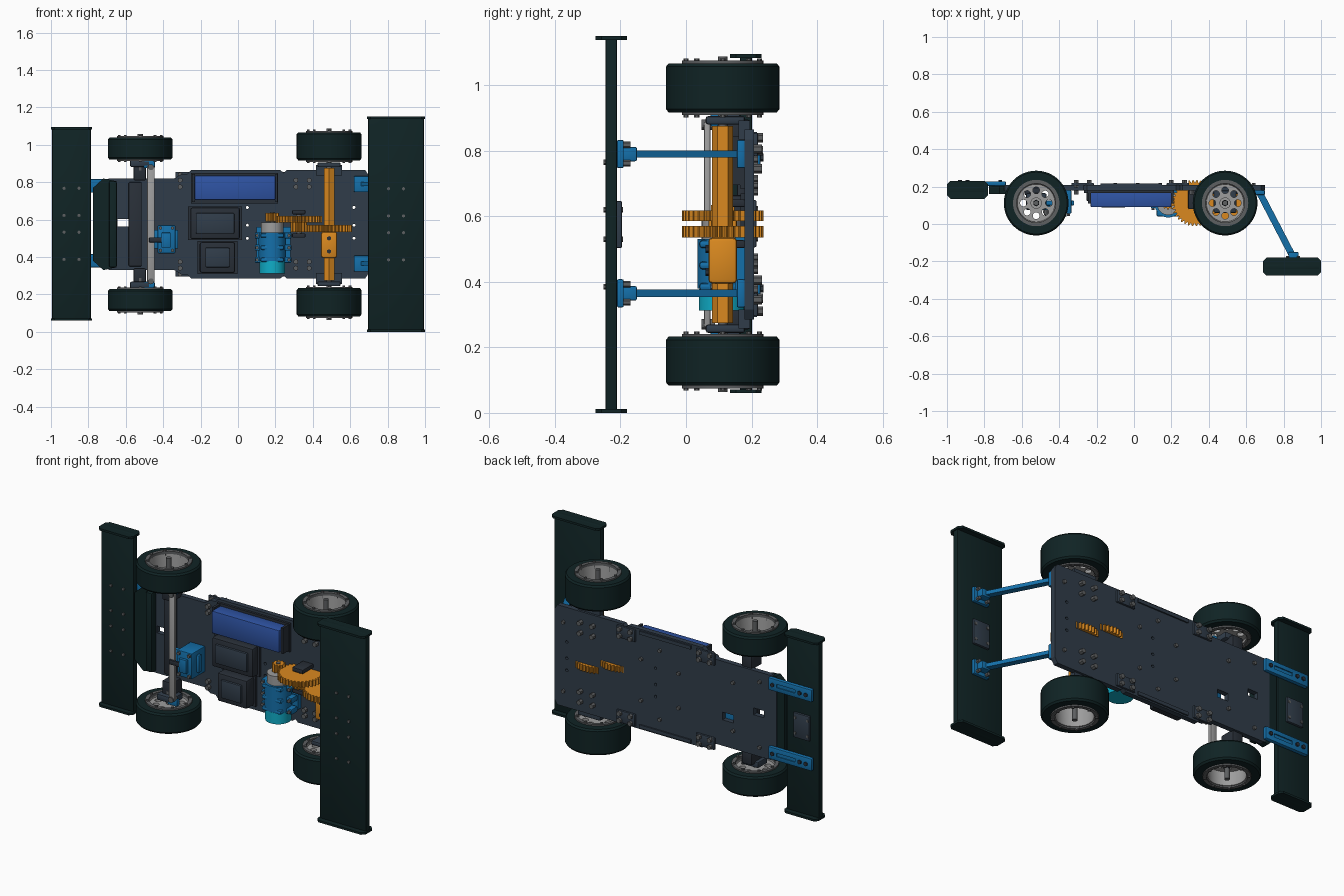
import bpy, bmesh, math
from mathutils import Matrix, Vector

if "Cube" in bpy.data.objects:
    bpy.data.objects.remove(bpy.data.objects["Cube"])


def material(name, *rgb):
    m = bpy.data.materials.new(name)
    m.use_nodes = True
    m.diffuse_color = (*rgb, 1)
    m.node_tree.nodes["Principled BSDF"].inputs["Base Color"].default_value = (*rgb, 1)
    return m


BLACK = material("green black", .005, .017, .018)
SLATE = material("slate", .030, .046, .068)
DARK = material("dark grey", .022, .029, .040)
STEEL = material("steel grey", .11, .115, .12)
GREY = material("light grey", .34, .34, .34)
BLUE = material("bright blue", .007, .16, .40)
NAVY = material("battery blue", .028, .088, .37)
ORANGE = material("orange", .70, .25, .014)
CYAN = material("cyan", .005, .42, .58)
MID = .575            # mirror plane in z
AXLE_Y = .112
FRONT, REAR = -.523, .487
made = []


def finish(name, bm, mat):
    bmesh.ops.recalc_face_normals(bm, faces=bm.faces)
    me = bpy.data.meshes.new(name)
    bm.to_mesh(me)
    bm.free()
    ob = bpy.data.objects.new(name, me)
    bpy.context.collection.objects.link(ob)
    me.materials.append(mat)
    made.append(ob)
    return ob


def box(name, mat, x, y, z, bevel=0):
    bm = bmesh.new()
    size = [b - a for a, b in (x, y, z)]
    mid = Vector([(a + b) / 2 for a, b in (x, y, z)])
    bmesh.ops.create_cube(bm, size=1, matrix=Matrix.Translation(mid) @ Matrix.Diagonal((*size, 1)))
    if bevel:
        bmesh.ops.bevel(bm, geom=bm.edges[:], offset=bevel, segments=2, profile=.5, affect='EDGES')
    return finish(name, bm, mat)


def prism(name, mat, pts, axis, lo, hi):
    """Extrude an outline: (x, z) along y, or (x, y) along z."""
    bm = bmesh.new()
    place = (lambda p: (p[0], lo, p[1])) if axis == 'y' else (lambda p: (p[0], p[1], lo))
    face = bm.faces.new([bm.verts.new(place(p)) for p in pts])
    new = bmesh.ops.extrude_face_region(bm, geom=[face])["geom"]
    move = Vector((0, hi - lo, 0)) if axis == 'y' else Vector((0, 0, hi - lo))
    bmesh.ops.translate(bm, vec=move, verts=[g for g in new if isinstance(g, bmesh.types.BMVert)])
    return finish(name, bm, mat)


def rods(name, mat, centres, r, depth, axis='z', sides=32):
    """One or more equal cylinders in one object."""
    bm = bmesh.new()
    turn = Matrix.Rotation(math.pi / 2, 4, 'X') if axis == 'y' else Matrix()
    for c in centres:
        bmesh.ops.create_cone(bm, cap_ends=True, segments=sides, radius1=r, radius2=r,
                              depth=depth, matrix=Matrix.Translation(c) @ turn)
    return finish(name, bm, mat)


def lathe(name, mat, centre, profile, sides=64):
    """Spin a closed (radius, z) outline around z."""
    bm = bmesh.new()
    vs = [bm.verts.new((r, 0, z)) for r, z in profile]
    es = [bm.edges.new((a, b)) for a, b in zip(vs, vs[1:] + vs[:1])]
    bmesh.ops.spin(bm, geom=vs + es, axis=(0, 0, 1), cent=(0, 0, 0), angle=math.tau, steps=sides)
    bmesh.ops.remove_doubles(bm, verts=bm.verts, dist=1e-5)
    bmesh.ops.translate(bm, vec=centre, verts=bm.verts)
    return finish(name, bm, mat)


def cut(target, cutter):
    cutter.hide_render = True
    cutter.hide_viewport = True
    made.remove(cutter)
    mod = target.modifiers.new("cut", 'BOOLEAN')
    mod.operation, mod.object, mod.solver = 'DIFFERENCE', cutter, 'EXACT'


def circle(cx, cy, z, r, n):
    return [(cx + r * math.cos(i * math.tau / n), cy + r * math.sin(i * math.tau / n), z) for i in range(n)]


def wheel(label, x, z_in, z_out):
    s = 1 if z_out > z_in else -1
    c, h = (x, AXLE_Y, (z_in + z_out) / 2), abs(z_out - z_in) / 2
    lathe(label + "_tyre", BLACK, c, [(.12, -h), (.165, -h), (.173, -h + .01), (.173, h - .01), (.165, h), (.12, h)])
    for side in (-1, 1):
        lathe(label + "_rim_ring", STEEL, (x, AXLE_Y, c[2] + side * h),
              [(.104, -.008), (.124, -.008), (.124, .008), (.104, .008)])
    rods(label + "_rim_screws", STEEL, circle(x, AXLE_Y, c[2], .112, 8), .008, 2 * h + .03, sides=6)
    lathe(label + "_rim_wall", GREY, c, [(.098, -h), (.12, -h), (.12, h), (.106, h)])
    zd = c[2] - s * (h - .025)
    disc = rods(label + "_rim_disc", GREY, [(x, AXLE_Y, zd)], .102, .018, sides=64)
    cut(disc, rods(label + "_hole_cutter", GREY, circle(x, AXLE_Y, zd, .068, 8), .018, .1))
    rods(label + "_hub", GREY, [(x, AXLE_Y, zd + s * .015)], .03, .03)
    rods(label + "_axle_stub", STEEL, [(x, AXLE_Y, c[2] - s * .02)], .014, 2 * h + .08)
    rods(label + "_hub_nut", DARK, [(x, AXLE_Y, zd + s * .04)], .018, .022, sides=6)


# Wheels
for tag, s in (("left", 1), ("right", -1)):
    wheel("front_" + tag, FRONT, MID + s * .347, MID + s * .463)
    wheel("rear_" + tag, REAR, MID + s * .342, MID + s * .492)

# Chassis plate with notched sides and narrow nose
half = [(.70, .26), (.68, .29), (.26, .29), (.245, .275), (.225, .29), (-.25, .29), (-.27, .27),
        (-.30, .27), (-.34, .245), (-.69, .245), (-.725, .20)]
outline = [(x, MID + z) for x, z in half] + [(x, MID - z) for x, z in reversed(half)]
chassis = prism("chassis_plate", SLATE, outline, 'y', .178, .208)
cut(chassis, box("nose_slot_cutter", SLATE, (-.645, -.58), (.1, .3), (.563, .603)))
cut(chassis, box("servo_slot_cutter", SLATE, (-.45, -.38), (.1, .3), (.48, .525)))
cut(chassis, rods("small_hole_cutter", SLATE, [(x, .19, z) for x in (.05, .62) for z in (.5, .57, .665)],
                  .008, .2, 'y', 12))
box("nose_spine", DARK, (-.585, -.515), (.155, .18), (.35, .80), .006)

# Joining plates, rails and screws on the underside
for s in (1, -1):
    for x in (.235, -.275):
        z = MID + s * .245
        box("joining_plate", SLATE, (x - .06, x + .06), (.206, .22), (z - .035, z + .035), .004)
        rods("joining_screws", STEEL, [(x + i * .035, .215, z + j * .02) for i in (-1, 1) for j in (-1, 1)],
             .014, .04, 'y', 6)
    rods("axle_mount_screws", STEEL, [(REAR + i, .21, MID + s * j) for i in (-.04, .04) for j in (.17, .23)],
         .014, .045, 'y', 6)
    box("side_rail", SLATE, (-.18, .15), (.206, .216), (MID + s * .272 - .01, MID + s * .272 + .01))
    rods("floor_screws", STEEL, [(x, .205, MID + s * z) for x, z in
                                 ((-.62, .19), (-.45, .14), (-.32, .22), (-.1, .1), (.02, .2), (.14, .12), (.64, .2))],
         .011, .03, 'y', 6)
rods("inner_screws", STEEL, [(x, .172, MID + s * z) for x in (-.31, .31, .38) for z in (.20, .235) for s in (1, -1)],
     .014, .03, 'y', 6)


# Wings: slab, rounded end plates, centre joiner and bolts
def wing(label, x0, x1, y, z0, z1, back_y):
    box(label + "_slab", BLACK, (x0 + .006, x1 - .006), (y - .018, y + .018), (z0, z1), .006)
    p, r = .048, .018
    pts = [(x0 + r, y - p), (x1 - r, y - p), (x1, y - p + r), (x1, y + p - r),
           (x1 - r, y + p), (x0 + r, y + p), (x0, y + p - r), (x0, y - p + r)]
    for z in (z0, z1 - .012):
        prism(label + "_end_plate", BLACK, pts, 'z', z, z + .012)
    xm, zm = (x0 + x1) / 2, (z0 + z1) / 2
    box(label + "_centre_joiner", SLATE, (xm - .052, xm + .052), (y + .016, y + .032), (zm - .072, zm + .072), .004)
    spots = [(xm + i * .04, zm + j) for i in (-1, 1) for j in (-.045, .045, -.19, .19)]
    rods(label + "_bolts", STEEL, [(x, y + .006, z) for x, z in spots], .009, .06, 'y', 6)


wing("front_wing", -1, -.78, .183, .06, 1.095, .22)
wing("rear_wing", .69, 1, -.228, 0, 1.15, -.19)

# Front wing brackets and rear struts
for z in (.38, .78):
    arm = box("front_wing_bracket", BLUE, (-.965, -.685), (.203, .228), (z - .036, z + .036), .006)
    cut(arm, box("bracket_slot_cutter", BLUE, (-.86, -.74), (.222, .3), (z - .01, z + .01)))
    rods("bracket_screws", DARK, [(x, .226, z) for x in (-.93, -.89, -.715)], .012, .02, 'y', 6)
for z in (.365, .79):
    prism("rear_strut", BLUE, [(.645, .18), (.685, .18), (.875, -.185), (.835, -.185)], 'z', z - .011, z + .011)
    box("strut_foot", BLUE, (.80, .90), (-.211, -.19), (z - .043, z + .043), .005)
    box("strut_lug", BLUE, (.825, .88), (-.2, -.15), (z - .022, z + .022), .005)
    box("strut_root", BLUE, (.62, .70), (.155, .18), (z - .043, z + .043), .005)
    rods("strut_screws", STEEL, [(x, -.185, z + j) for x in (.82, .88) for j in (-.028, .028)], .01, .03, 'y', 6)

# Front bumper
prism("front_bumper", BLACK, [(-.72, .33), (-.65, .345), (-.65, .805), (-.72, .82), (-.775, .77), (-.775, .38)],
      'y', .16, .203)
box("bumper_lip", BLACK, (-.69, -.648), (.135, .165), (.345, .805), .008)

# Battery
box("battery", NAVY, (-.232, .20), (.09, .172), (.705, .835), .006)
for x in (-.245, .198):
    box("battery_holder", DARK, (x, x + .014), (.11, .18), (.695, .845))
box("battery_tray", DARK, (-.25, .215), (.165, .18), (.685, .85))

# Electronics boxes with raised lids
for name, x, z, y in (("controller_box", (-.255, .01), (.495, .665), .12), ("receiver_box", (-.205, -.015), (.315, .48), .10)):
    box(name, DARK, x, (y, .18), z, .012)
    box(name + "_lid", SLATE, (x[0] + .03, x[1] - .03), (y - .012, y + .01), (z[0] + .03, z[1] - .03), .006)
    box(name + "_flange", DARK, (x[0] - .012, x[1] + .012), (.166, .18), (z[0] - .005, z[1] + .005))

# Motor with ribbed clamp
mx, my = .183, .108
rods("motor_body", GREY, [(mx, my, .47)], .06, .23)
rods("motor_cap", CYAN, [(mx, my, .345)], .069, .065)
rods("motor_sleeve", BLUE, [(mx, my, .455)], .073, .15)
for z in (.385, .45, .515):
    box("motor_clamp", BLUE, (.09, .285), (.085, .14), (z - .016, z + .016), .005)
    box("clamp_rib", BLUE, (.12, .246), (.04, .178), (z - .012, z + .012), .01)
    rods("clamp_screws", STEEL, [(x, .09, z) for x in (.102, .272)], .01, .03, 'y', 6)
box("motor_mount", BLUE, (.10, .28), (.15, .18), (.375, .56))
rods("motor_shaft", STEEL, [(mx, my, .60)], .012, .08)


# Gears
def gear(name, x, r, z0, z1, teeth):
    depth, pts = min(.014, r * .25), []
    for i in range(teeth):
        for f, rr in ((0, r - depth), (.3, r), (.55, r), (.85, r - depth)):
            a = (i + f) * math.tau / teeth
            pts.append((x + rr * math.cos(a), AXLE_Y + rr * math.sin(a)))
    prism(name, ORANGE, pts, 'z', z0, z1)


gear("motor_pinion", mx, .036, .59, .635, 10)
gear("middle_gear", .325, .124, .585, .618, 36)
gear("middle_pinion", .325, .044, .535, .585, 12)
gear("axle_gear", REAR, .124, .535, .570, 36)
rods("middle_shaft", STEEL, [(.325, AXLE_Y, .58)], .014, .13)
for z in (.515, .64):
    box("gear_stand", DARK, (.29, .36), (.08, .18), (z - .012, z + .012), .005)

# Rear axle tube and its carriers
rods("rear_axle_tube", ORANGE, [(REAR, AXLE_Y, MID)], .032, .60, sides=6)
box("axle_gear_clamp", ORANGE, (REAR - .043, REAR + .043), (.068, .156), (.395, .535), .012)
rods("axle_clamp_screws", DARK, [(REAR, .07, z) for z in (.43, .5)], .012, .02, 'y', 6)
for s in (1, -1):
    z = MID + s * .318
    box("rear_axle_carrier", SLATE, (REAR - .062, REAR + .062), (.06, .18), (z - .013, z + .013), .008)
    box("rear_carrier_foot", SLATE, (REAR - .07, REAR + .07), (.16, .195), (min(z, MID + s * .26), max(z, MID + s * .26)))
    # Front steering knuckles
    lo, hi = sorted((MID + s * .235, MID + s * .32))
    box("front_arm", DARK, (FRONT - .035, FRONT + .03), (.10, .195), (lo, hi), .006)
    z = MID + s * .325
    box("front_knuckle", SLATE, (FRONT - .055, FRONT + .055), (.075, .165), (z - .018, z + .018), .008)
    box("steering_arm", BLUE, (FRONT + .02, -.445), (.075, .10), (z - .025, z + .015), .004)
    rods("steering_pivot", STEEL, [(-.466, .068, MID + s * .305)], .016, .04, 'y', 12)

# Steering link and servo
box("steering_link", GREY, (-.486, -.446), (.055, .075), (.262, .888), .006)
box("servo_body", BLUE, (-.43, -.335), (.055, .18), (.42, .57), .006)
box("servo_flange", BLUE, (-.485, -.32), (.10, .125), (.445, .545), .004)
box("servo_cap", BLUE, (-.41, -.36), (.04, .06), (.45, .53), .005)
rods("servo_screws", STEEL, [(x, .058, z) for x in (-.415, -.35) for z in (.435, .555)], .010, .03, 'y', 6)
box("servo_horn", DARK, (-.475, -.40), (.042, .056), (.478, .505), .004)

# Smooth round parts, keep edges sharp
bpy.ops.object.select_all(action='DESELECT')
for ob in made:
    ob.select_set(True)
bpy.context.view_layer.objects.active = made[0]
bpy.ops.object.shade_smooth_by_angle(angle=math.radians(30))
